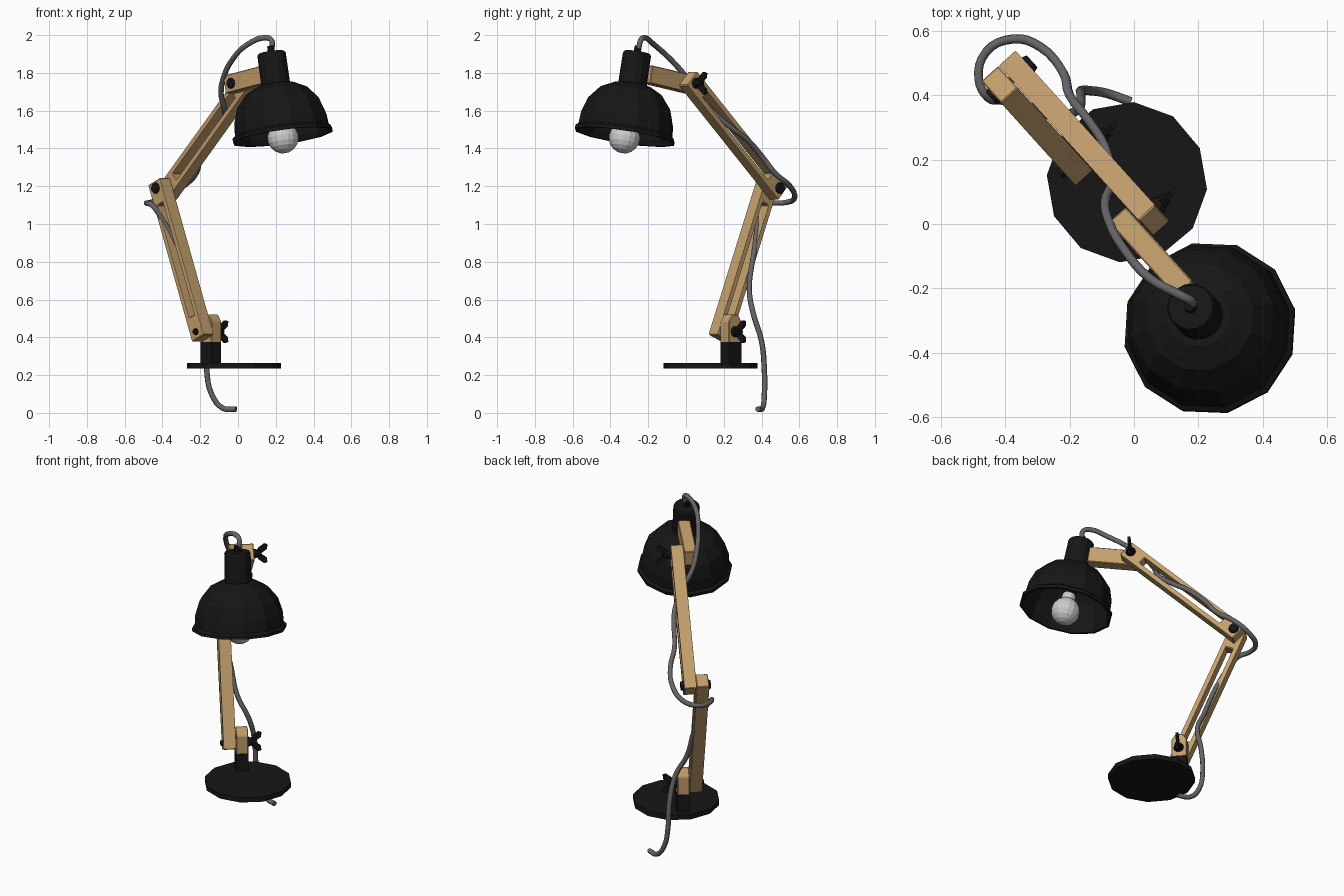
import bpy, bmesh, math
from mathutils import Matrix, Vector

if "Cube" in bpy.data.objects:
    bpy.data.objects.remove(bpy.data.objects["Cube"])

# Lamp plane: local x = forward along the arms, y = sideways, z = up
PLANE = Matrix.Rotation(math.atan2(-0.742, 0.67), 4, 'Z')


def material(name, rgb):
    m = bpy.data.materials.new(name)
    m.diffuse_color = (*rgb, 1)
    m.use_nodes = True
    m.node_tree.nodes["Principled BSDF"].inputs["Base Color"].default_value = m.diffuse_color
    return m


WOOD = material("wood", (0.55, 0.35, 0.15))
BLACK = material("black_metal", (0.008, 0.008, 0.008))
CORD = material("cord_grey", (0.13, 0.13, 0.135))
GLASS = material("bulb_glass", (0.62, 0.62, 0.62))


def finish(bm, name, mat, matrix=PLANE, bevel=0.0):
    bmesh.ops.recalc_face_normals(bm, faces=bm.faces)
    me = bpy.data.meshes.new(name)
    bm.to_mesh(me)
    bm.free()
    ob = bpy.data.objects.new(name, me)
    bpy.context.collection.objects.link(ob)
    ob.matrix_world = matrix
    me.materials.append(mat)
    if bevel:
        mod = ob.modifiers.new("bevel", 'BEVEL')
        mod.width, mod.segments = bevel, 1
        mod.limit_method = 'ANGLE'
    return ob


def prism(name, outline, n0, n1, mat, bevel=0.0):
    """Side outline in (forward, height) extruded sideways from n0 to n1."""
    bm = bmesh.new()
    f = bm.faces.new([bm.verts.new((s, n0, z)) for s, z in outline])
    r = bmesh.ops.extrude_face_region(bm, geom=[f])
    bmesh.ops.translate(bm, vec=(0, n1 - n0, 0),
                        verts=[v for v in r["geom"] if isinstance(v, bmesh.types.BMVert)])
    return finish(bm, name, mat, bevel=bevel)


def slotted_arm(name, a, b, n0, n1, w=0.1, ext=0.038, slot=0.045, margin=0.09):
    """Wooden bar between two joints with a long through-slot."""
    a, b = Vector(a), Vector(b)
    u = (b - a).normalized()
    v = Vector((-u.y, u.x))
    length = (b - a).length

    def rect(lo, hi, half):
        return [a + u * x + v * y for x, y in
                ((lo, -half), (hi, -half), (hi, half), (lo, half))]
    bm = bmesh.new()
    rings = [[bm.verts.new((p.x, n, p.y)) for p in pts]
             for pts in (rect(-ext, length + ext, w / 2),
                         rect(margin, length - margin, slot / 2)) for n in (n0, n1)]
    o0, o1, i0, i1 = rings
    for p, q in ((o0, o1), (i0, i1), (o0, i0), (o1, i1)):
        for k in range(4):
            j = (k + 1) % 4
            bm.faces.new((p[k], p[j], q[j], q[k]))
    return finish(bm, name, WOOD, bevel=0.004)


def lathe(name, profile, mat, matrix, steps=12):
    """Spin (radius, height) points about local z."""
    bm = bmesh.new()
    vs = [bm.verts.new((r, 0, z)) for r, z in profile]
    es = [bm.edges.new(e) for e in zip(vs, vs[1:])]
    bmesh.ops.spin(bm, geom=vs + es, cent=(0, 0, 0), axis=(0, 0, 1),
                   angle=math.tau, steps=steps)
    bmesh.ops.remove_doubles(bm, verts=bm.verts, dist=1e-5)
    return finish(bm, name, mat, matrix)


def sideways(s, n, z):
    """Frame whose local z points sideways out of the lamp plane."""
    return PLANE @ Matrix.Translation((s, n, z)) @ Matrix.Rotation(-math.pi / 2, 4, 'X')


# Joint positions (forward, height) and the two side-by-side layers
FOOT, ELBOW, WRIST = (-0.27, 0.43), (-0.588, 1.19), (0.007, 1.745)
LEFT, RIGHT = (-0.055, 0.016), (0.018, 0.088)

# Base plate, stem and pivot block
lathe("base_plate", [(0, 0.235), (0.25, 0.235), (0.25, 0.265), (0, 0.265)], BLACK,
      Matrix.Translation((-0.022, 0.13, 0)) @ Matrix.Rotation(math.radians(25), 4, 'Z'))
prism("base_stem", [(-0.315, 0.26), (-0.23, 0.26), (-0.23, 0.375), (-0.315, 0.375)],
      *RIGHT, BLACK)
prism("pivot_block", [(-0.317, 0.372), (-0.228, 0.372), (-0.228, 0.485), (-0.252, 0.52),
                      (-0.293, 0.52), (-0.317, 0.485)], *RIGHT, WOOD, 0.004)

# Arms
slotted_arm("lower_arm", FOOT, ELBOW, *LEFT)
slotted_arm("upper_arm", ELBOW, WRIST, *RIGHT)
prism("head_arm", [(-0.04, 1.69), (0.27, 1.745), (0.255, 1.84), (-0.057, 1.785)],
      *LEFT, WOOD, 0.004)

# Bolts through every joint, wing nuts on foot and wrist
for label, (s, z), head in (("foot", FOOT, 0.018), ("elbow", ELBOW, 0.03), ("wrist", WRIST, 0.03)):
    lathe(label + "_bolt", [(0, -0.068), (head * 0.8, -0.068), (head, -0.055), (0.012, -0.05),
                            (0.012, 0.085), (0.03, 0.088), (0.025, 0.104), (0, 0.104)],
          BLACK, sideways(s, 0, z), 10)
    if label == "elbow":
        continue
    lathe(label + "_nut", [(0, 0.088), (0.026, 0.088), (0.017, 0.132), (0, 0.132)],
          BLACK, sideways(s, 0, z), 10)
    for side, sg in (("upper", 1), ("lower", -1)):
        bm = bmesh.new()
        wing = [(0.1, 0.008), (0.118, 0.035), (0.15, 0.06), (0.168, 0.054),
                (0.165, 0.03), (0.132, 0.004)]
        f = bm.faces.new([bm.verts.new((s - 0.008, n, z + sg * h)) for n, h in wing])
        r = bmesh.ops.extrude_face_region(bm, geom=[f])
        bmesh.ops.translate(bm, vec=(0.016, 0, 0),
                            verts=[v for v in r["geom"] if isinstance(v, bmesh.types.BMVert)])
        finish(bm, f"{label}_{side}_wing", BLACK)

# Lamp head, tilted forward, origin at the top of the socket
HEAD = (PLANE @ Matrix.Translation((0.31, -0.042, 1.907))
        @ Matrix.Rotation(math.radians(-11.5), 4, 'Y'))
lathe("socket", [(0, 0), (0.07, 0), (0.076, -0.01), (0.077, -0.19), (0, -0.19)], BLACK, HEAD, 14)
lathe("cord_grip", [(0, 0.035), (0.018, 0.035), (0.02, -0.005), (0, -0.005)], BLACK, HEAD, 10)
lathe("shade", [(0.07, -0.172), (0.1, -0.175), (0.17, -0.212), (0.226, -0.28), (0.252, -0.36),
                (0.257, -0.425), (0.272, -0.437), (0.272, -0.455), (0.258, -0.455),
                (0.245, -0.425), (0.24, -0.36), (0.215, -0.287), (0.162, -0.222),
                (0.095, -0.187), (0.07, -0.187)], BLACK, HEAD)
lathe("bulb_holder", [(0, -0.18), (0.04, -0.18), (0.04, -0.35), (0, -0.35)], BLACK, HEAD)
bulb = [(0.035, -0.34), (0.04, -0.37)]
bulb += [(0.083 * math.sin(t), -0.46 + 0.083 * math.cos(t))
         for t in (math.radians(30 + 18.75 * i) for i in range(9))]
lathe("bulb", bulb, GLASS, HEAD, 16)

# Power cord threading through both slots
path = [(0.18, -0.25, 1.93), (0.178, -0.24, 1.972), (0.145, -0.222, 1.986),
        (0.05, -0.17, 1.95), (-0.03, -0.08, 1.87), (-0.075, 0.0, 1.78),
        (-0.09, 0.07, 1.69), (-0.07, 0.135, 1.6), (-0.09, 0.24, 1.51),
        (-0.14, 0.32, 1.45), (-0.2, 0.4, 1.36), (-0.22, 0.47, 1.27),
        (-0.29, 0.55, 1.2), (-0.38, 0.575, 1.14), (-0.46, 0.535, 1.115),
        (-0.483, 0.45, 1.11), (-0.455, 0.395, 1.1), (-0.41, 0.385, 1.04),
        (-0.31, 0.36, 0.85), (-0.24, 0.335, 0.66), (-0.175, 0.355, 0.53),
        (-0.165, 0.4, 0.38), (-0.165, 0.415, 0.22), (-0.14, 0.415, 0.1),
        (-0.08, 0.405, 0.025), (-0.01, 0.38, 0.02)]
cu = bpy.data.curves.new("cord_path", 'CURVE')
cu.dimensions = '3D'
cu.bevel_depth, cu.bevel_resolution, cu.resolution_u = 0.0145, 2, 4
cu.use_fill_caps = True
sp = cu.splines.new('BEZIER')
sp.bezier_points.add(len(path) - 1)
for p, co in zip(sp.bezier_points, path):
    p.co = co
    p.handle_left_type = p.handle_right_type = 'AUTO'
cu.materials.append(CORD)
cord = bpy.data.objects.new("power_cord", cu)
bpy.context.collection.objects.link(cord)
